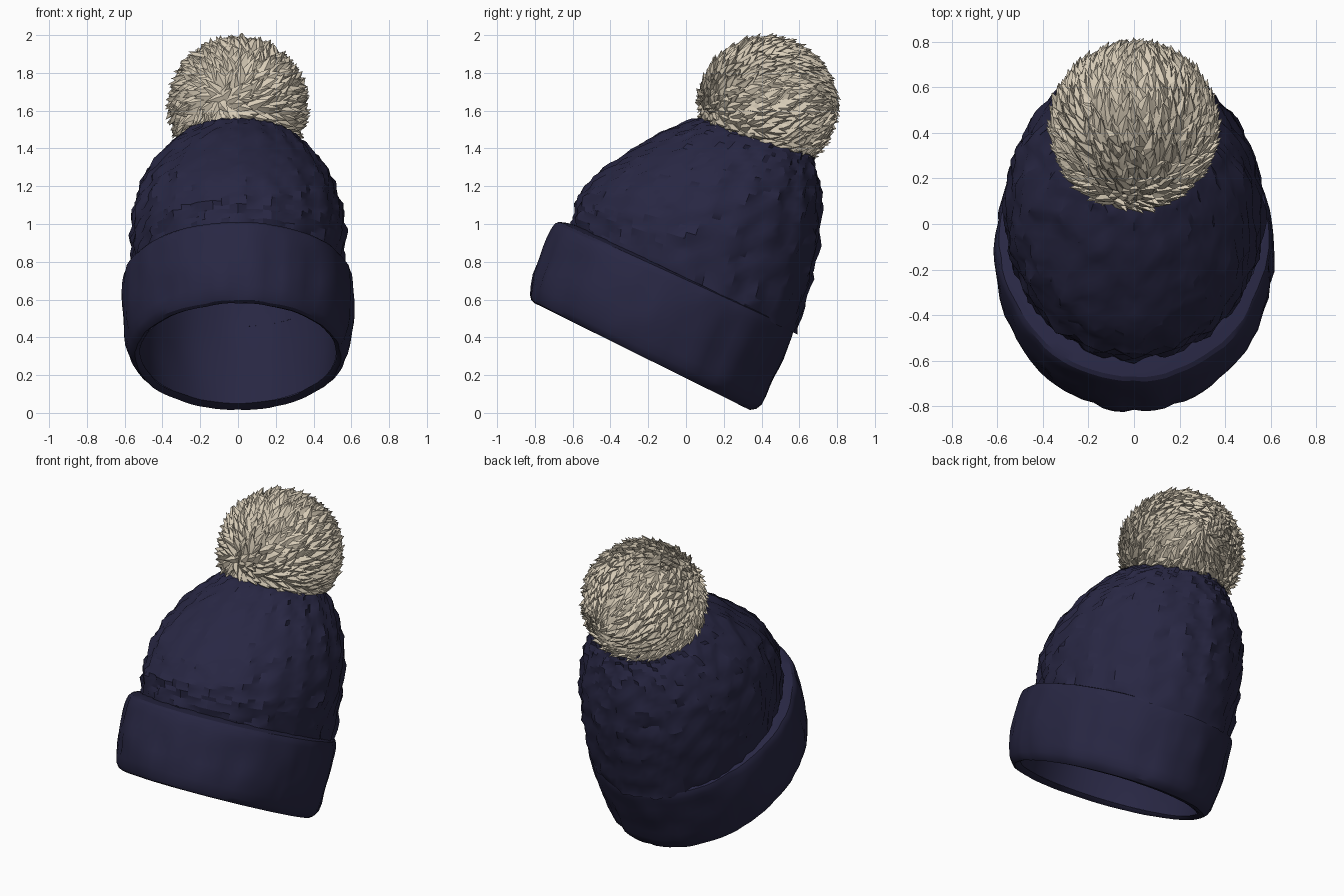
import bpy, bmesh, math, random
from mathutils import Vector, noise

if "Cube" in bpy.data.objects:
    bpy.data.objects.remove(bpy.data.objects["Cube"])

random.seed(4)
SEG = 80


def material(name, rgb):
    m = bpy.data.materials.new(name)
    m.diffuse_color = (*rgb, 1)
    m.use_nodes = True
    m.node_tree.nodes["Principled BSDF"].inputs["Base Color"].default_value = m.diffuse_color
    return m


navy = material("navy wool", (0.021, 0.020, 0.056))
cream = material("cream fur", (0.68, 0.60, 0.47))


def finish(name, bm, mat, angle):
    bmesh.ops.recalc_face_normals(bm, faces=bm.faces)
    me = bpy.data.meshes.new(name)
    bm.to_mesh(me)
    bm.free()
    ob = bpy.data.objects.new(name, me)
    bpy.context.collection.objects.link(ob)
    me.materials.append(mat)
    bpy.ops.object.select_all(action='DESELECT')
    ob.select_set(True)
    bpy.context.view_layer.objects.active = ob
    bpy.ops.object.shade_smooth_by_angle(angle=math.radians(angle))
    return ob


def refine(rings, n):
    """Smooth interpolation between tilted rings."""
    out = []
    for i in range(len(rings) - 1):
        p = [rings[max(0, min(len(rings) - 1, i + k))] for k in (-1, 0, 1, 2)]
        for s in range(n):
            t = s / n
            out.append([0.5 * (2 * b + (c - a) * t + (2 * a - 5 * b + 4 * c - d) * t * t
                               + (3 * b - a - 3 * c + d) * t ** 3) for a, b, c, d in zip(*p)])
    return out + [rings[-1]]


def loft(bm, rings, relief, cap):
    """Ring = front y, front z, back y, back z, half width."""
    loops = []
    for j, (fy, fz, by, bz, w) in enumerate(rings):
        c = Vector((0, (fy + by) / 2, (fz + bz) / 2))
        h = Vector((0, (fy - by) / 2, (fz - bz) / 2))
        loop = []
        for i in range(SEG):
            a = math.tau * i / SEG
            o = h * math.cos(a) + Vector((w * math.sin(a), 0, 0))
            loop.append(bm.verts.new(c + o + o.normalized() * relief(i / SEG, j / (len(rings) - 1), c + o)))
        loops.append(loop)
    for a, b in zip(loops, loops[1:]):
        for i in range(SEG):
            k = (i + 1) % SEG
            bm.faces.new((a[i], a[k], b[k], b[i]))
    if cap:
        bm.faces.new(loops[-1])


# Knitted crown: slanted cable stitches laid over a tilted dome
dome = [(-0.60, 0.96, 0.58, 0.42, 0.55), (-0.59, 1.06, 0.64, 0.62, 0.565),
        (-0.56, 1.15, 0.685, 0.80, 0.565), (-0.48, 1.25, 0.71, 0.97, 0.545),
        (-0.36, 1.345, 0.71, 1.11, 0.505), (-0.20, 1.445, 0.70, 1.23, 0.43),
        (-0.05, 1.52, 0.68, 1.32, 0.35), (0.07, 1.56, 0.655, 1.39, 0.27),
        (0.22, 1.56, 0.56, 1.46, 0.16), (0.36, 1.54, 0.44, 1.51, 0.04)]


def cables(u, v, p):
    tri = abs((u * 10) % 1 - 0.5) * 2
    saw = (v * 9 + tri * 1.3 + 0.5 * noise.noise(p * 4)) % 1
    rib = math.cos(u * math.tau * 20)
    fade = min(1, 6 * (1 - v))
    return fade * (0.024 * (saw - 0.6) + 0.006 * rib + 0.016 * noise.noise(p * 9))


bm = bmesh.new()
loft(bm, refine(dome, 4), cables, True)
finish("knitted_crown", bm, navy, 28)

# Lining: the inside wall, running from the lip up to the closed top
lining = [(-0.75, 0.585, 0.28, 0.05, 0.52), (-0.69, 0.72, 0.37, 0.19, 0.535),
          (-0.58, 0.96, 0.53, 0.42, 0.52)]
lining += [(fy + 0.04, fz - 0.03, by - 0.04, bz - 0.01, max(w - 0.04, 0.015)) for fy, fz, by, bz, w in dome[1:]]
bm = bmesh.new()
loft(bm, refine(lining, 2), lambda u, v, p: 0.012 * noise.noise(p * 5) * min(1, v * 8), True)
finish("lining", bm, navy, 28)

# Folded cuff: lip, outer wall with soft ribs, and upper ledge
cuff = [(-0.75, 0.585, 0.28, 0.05, 0.52), (-0.80, 0.58, 0.34, 0.015, 0.545),
        (-0.825, 0.625, 0.40, 0.045, 0.58), (-0.805, 0.73, 0.445, 0.14, 0.605),
        (-0.775, 0.82, 0.49, 0.235, 0.612), (-0.735, 0.92, 0.53, 0.33, 0.612),
        (-0.705, 0.985, 0.56, 0.40, 0.605), (-0.67, 1.01, 0.57, 0.445, 0.59),
        (-0.585, 0.995, 0.55, 0.455, 0.54)]


def ribs(u, v, p):
    groove = abs(math.sin(u * math.tau * 9 + 0.8 * noise.noise(p * 3)))
    wall = math.sin(math.pi * v)
    return wall * (0.014 * min(groove * 2.5, 1) - 0.012) + 0.011 * noise.noise(p * 7)


bm = bmesh.new()
loft(bm, refine(cuff, 2), ribs, False)
finish("folded_cuff", bm, navy, 28)

# Pompom: round core with a flat tilted underside
CENTRE = Vector((0, 0.43, 1.625))
AXIS = Vector((0, 0.30, 0.954)).normalized()
WHORL = Vector((-0.25, -0.93, 0.12)).normalized()


def flatten(p):
    low = p.dot(AXIS) + 0.19
    return p - AXIS * low * 0.93 if low < 0 else p


bm = bmesh.new()
bmesh.ops.create_icosphere(bm, subdivisions=4, radius=0.335)
for v in bm.verts:
    v.co = CENTRE + flatten(v.co * (1 + 0.05 * noise.noise(v.co * 12)))
finish("pompom_core", bm, cream, 20)

# Fur tufts: overlapping pointed locks combed away from a whorl at the front
bm = bmesh.new()
COUNT = 900
for i in range(COUNT):
    z = 1 - 2 * (i + 0.5) / COUNT
    r, a = math.sqrt(1 - z * z), i * 2.39996
    n = Vector((r * math.cos(a), r * math.sin(a), z))
    n = (n + Vector([random.uniform(-0.05, 0.05) for _ in range(3)])).normalized()
    if n.dot(AXIS) < -0.62:
        continue
    away = n - WHORL
    comb = (away - n * away.dot(n)).normalized()
    side = n.cross(comb)
    turn = 0.35 + random.uniform(-0.45, 0.45)
    comb, side = (comb * math.cos(turn) + side * math.sin(turn),
                  side * math.cos(turn) - comb * math.sin(turn))
    size = random.uniform(0.75, 1.25)
    length, width = 0.085 * size, 0.027 * random.uniform(0.8, 1.4)
    lift = random.uniform(0.362, 0.388)
    shape = [n * 0.325 - comb * length * 0.9,
             n * 0.345 + side * width - comb * 0.01,
             n * 0.345 - side * width - comb * 0.01,
             n * 0.368 + comb * 0.005,
             n * lift + comb * length * 0.75,
             n * 0.31 + comb * length * 0.2]
    v = [bm.verts.new(CENTRE + flatten(p)) for p in shape]
    for f in ((0, 1, 3), (0, 3, 2), (1, 4, 3), (3, 4, 2), (1, 5, 4), (5, 2, 4), (0, 5, 1), (0, 2, 5)):
        bm.faces.new([v[k] for k in f])
finish("pompom_tufts", bm, cream, 25)
